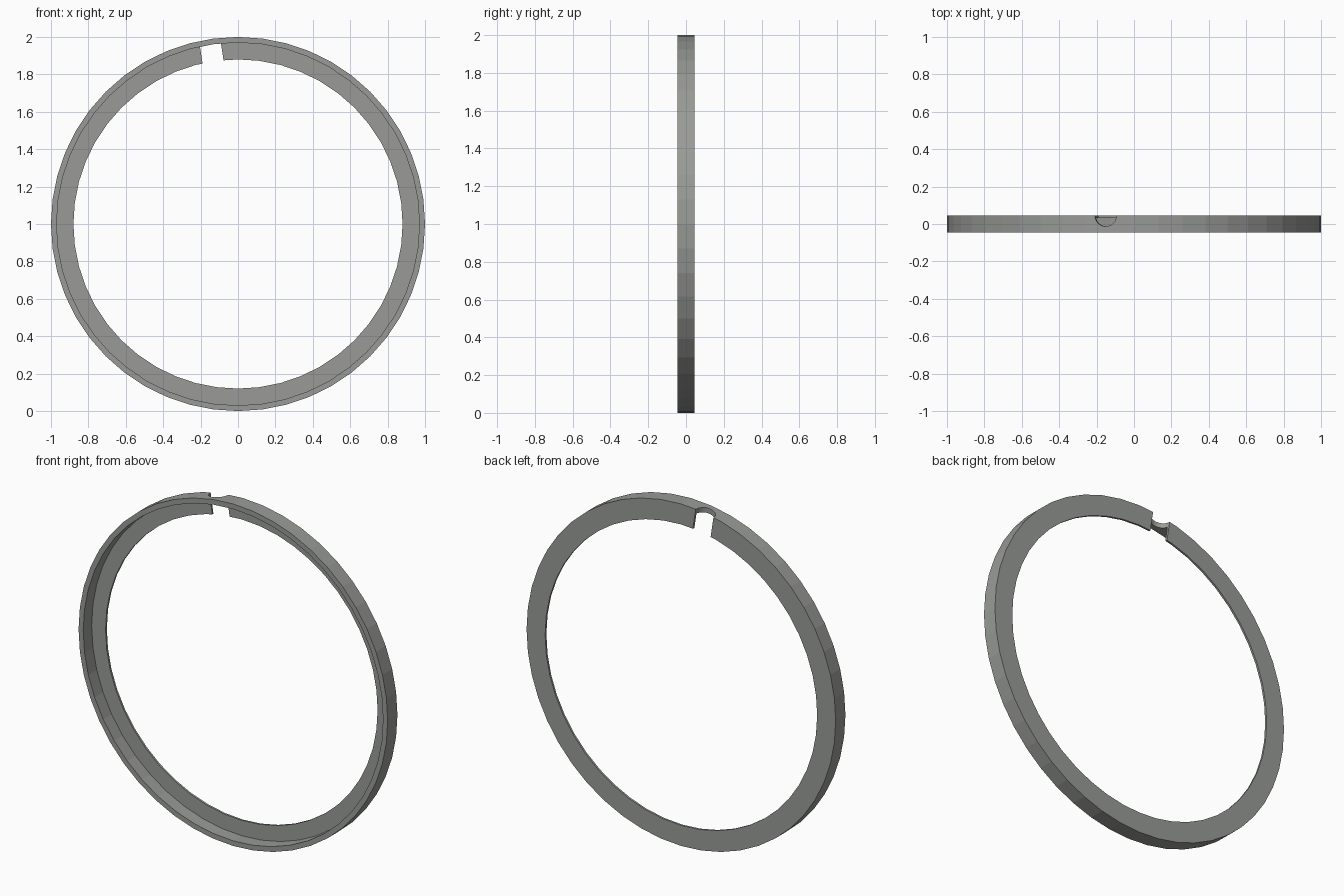
import bpy, bmesh, math
from mathutils import Matrix, Vector

if "Cube" in bpy.data.objects:
    bpy.data.objects.remove(bpy.data.objects["Cube"])

SIDES = 48
HALF = 0.045      # half depth of the ring
grey = bpy.data.materials.new("warm_grey")
grey.diffuse_color = (0.32, 0.33, 0.31, 1)
grey.use_nodes = True
grey.node_tree.nodes["Principled BSDF"].inputs["Base Color"].default_value = grey.diffuse_color

# L-shaped cross-section (radius, y): thin outer rim with a thin flange at the back
profile = [(1.0, -HALF), (1.0, HALF), (0.88, HALF),
           (0.88, 0.033), (0.97, 0.033), (0.97, -HALF)]


def make_object(name, bm):
    bmesh.ops.recalc_face_normals(bm, faces=bm.faces[:])
    mesh = bpy.data.meshes.new(name)
    bm.to_mesh(mesh)
    bm.free()
    mesh.materials.append(grey)
    ob = bpy.data.objects.new(name, mesh)
    bpy.context.collection.objects.link(ob)
    return ob


# Ring: profile swept around the y axis
bm = bmesh.new()
loops = []
for i in range(SIDES):
    a = 2 * math.pi * i / SIDES
    loops.append([bm.verts.new((r * math.cos(a), y, 1 + r * math.sin(a))) for r, y in profile])
n = len(profile)
for i in range(SIDES):
    p, q = loops[i], loops[(i + 1) % SIDES]
    for j in range(n):
        k = (j + 1) % n
        bm.faces.new((p[j], p[k], q[k], q[j]))
ring = make_object("ring", bm)

# Notch: round radial hole cut through the back edge, left of the top
tilt = -math.asin(0.152)
direction = Vector((math.sin(tilt), 0, math.cos(tilt)))
matrix = (Matrix.Translation(Vector((0, HALF, 1)) + direction * 0.95)
          @ Matrix.Rotation(tilt, 4, 'Y'))
bm = bmesh.new()
bmesh.ops.create_cone(bm, cap_ends=True, segments=32, radius1=0.058,
                      radius2=0.058, depth=0.3, matrix=matrix)
cutter = make_object("notch_cutter", bm)
cutter.hide_render = True

mod = ring.modifiers.new("notch", 'BOOLEAN')
mod.operation = 'DIFFERENCE'
mod.solver = 'EXACT'
mod.object = cutter
bpy.context.view_layer.objects.active = ring
ring.select_set(True)
bpy.ops.object.modifier_apply(modifier=mod.name)
bpy.data.objects.remove(cutter, do_unlink=True)
